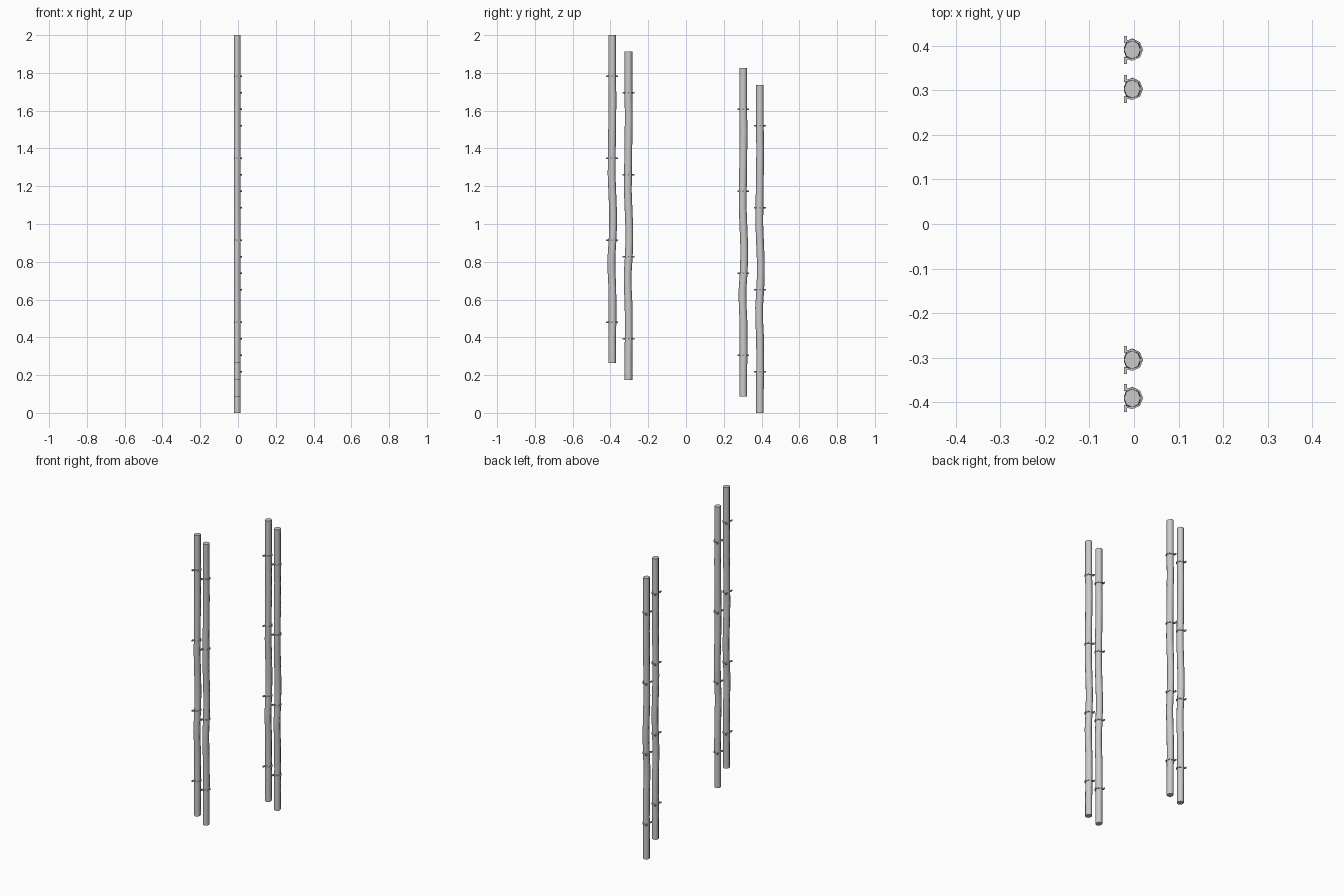
import bpy, bmesh
from math import sin, cos, pi, radians

if "Cube" in bpy.data.objects:
    bpy.data.objects.remove(bpy.data.objects["Cube"])

LENGTH = 1.737
PIPE_X = -0.004

# shared wobble: (height along pipe, sideways offset)
WOBBLE = [(0, 0), (0.12, 0), (0.25, 0.002), (0.4, 0.001), (0.48, -0.003), (0.56, -0.004),
          (0.65, 0.002), (0.73, 0.005), (0.8, 0.005), (0.9, 0.001), (1.0, -0.003),
          (1.1, -0.002), (1.25, 0), (1.4, 0.002), (1.5, 0), (LENGTH, 0)]


def make_object(name, bm):
    bmesh.ops.recalc_face_normals(bm, faces=bm.faces)
    mesh = bpy.data.meshes.new(name)
    bm.to_mesh(mesh)
    bm.free()
    obj = bpy.data.objects.new(name, mesh)
    bpy.context.collection.objects.link(obj)
    bpy.ops.object.select_all(action='DESELECT')
    obj.select_set(True)
    bpy.context.view_layer.objects.active = obj
    return obj


def pipe(name, y, z0, sides=8, radius=0.0205):
    bm = bmesh.new()
    rings = []
    for h, dy in WOBBLE:
        rings.append([bm.verts.new((PIPE_X + radius * 0.9 * cos(2 * pi * i / sides),
                                    y + dy + radius * sin(2 * pi * i / sides), z0 + h))
                      for i in range(sides)])
    for a, b in zip(rings, rings[1:]):
        for i in range(sides):
            j = (i + 1) % sides
            bm.faces.new((a[i], a[j], b[j], b[i]))
    bm.faces.new(rings[0])
    bm.faces.new(rings[-1])
    make_object(name, bm)
    bpy.ops.object.shade_smooth_by_angle(angle=radians(50))


def clamp(name, y, z, r=0.0245, t=0.004, h=0.008):
    # outline of a strap over the pipe with a mounting foot on each side
    arc = [pi / 2 - k * pi / 4 for k in range(5)]
    back, foot, half = -0.022, -0.016, 0.0315
    outer = [(back, half), (foot, half), (foot, r * 0.87)]
    outer += [(PIPE_X + r * cos(a), r * sin(a)) for a in arc]
    outer += [(foot, -r * 0.87), (foot, -half), (back, -half)]
    q = r - t
    inner = [(back, half - 0.016), (foot, q * 0.82)]
    inner += [(PIPE_X + q * cos(a), q * sin(a)) for a in arc]
    inner += [(foot, -q * 0.82), (back, -half + 0.016)]
    bm = bmesh.new()
    face = bm.faces.new([bm.verts.new((px, y + py, z - h / 2))
                         for px, py in outer + inner[::-1]])
    ext = bmesh.ops.extrude_face_region(bm, geom=[face], use_keep_orig=True)
    bmesh.ops.translate(bm, vec=(0, 0, h),
                        verts=[v for v in ext['geom'] if isinstance(v, bmesh.types.BMVert)])
    make_object(name, bm)


# four staggered pipes, each held by four clamps
for n, (y, z0) in enumerate([(-0.391, 0.263), (-0.305, 0.175), (0.303, 0.088), (0.391, 0.0)]):
    pipe(f"pipe_{n + 1}", y, z0)
    for k in range(4):
        clamp(f"pipe_{n + 1}_clamp_{k + 1}", y, z0 + LENGTH * (2 * k + 1) / 8)
